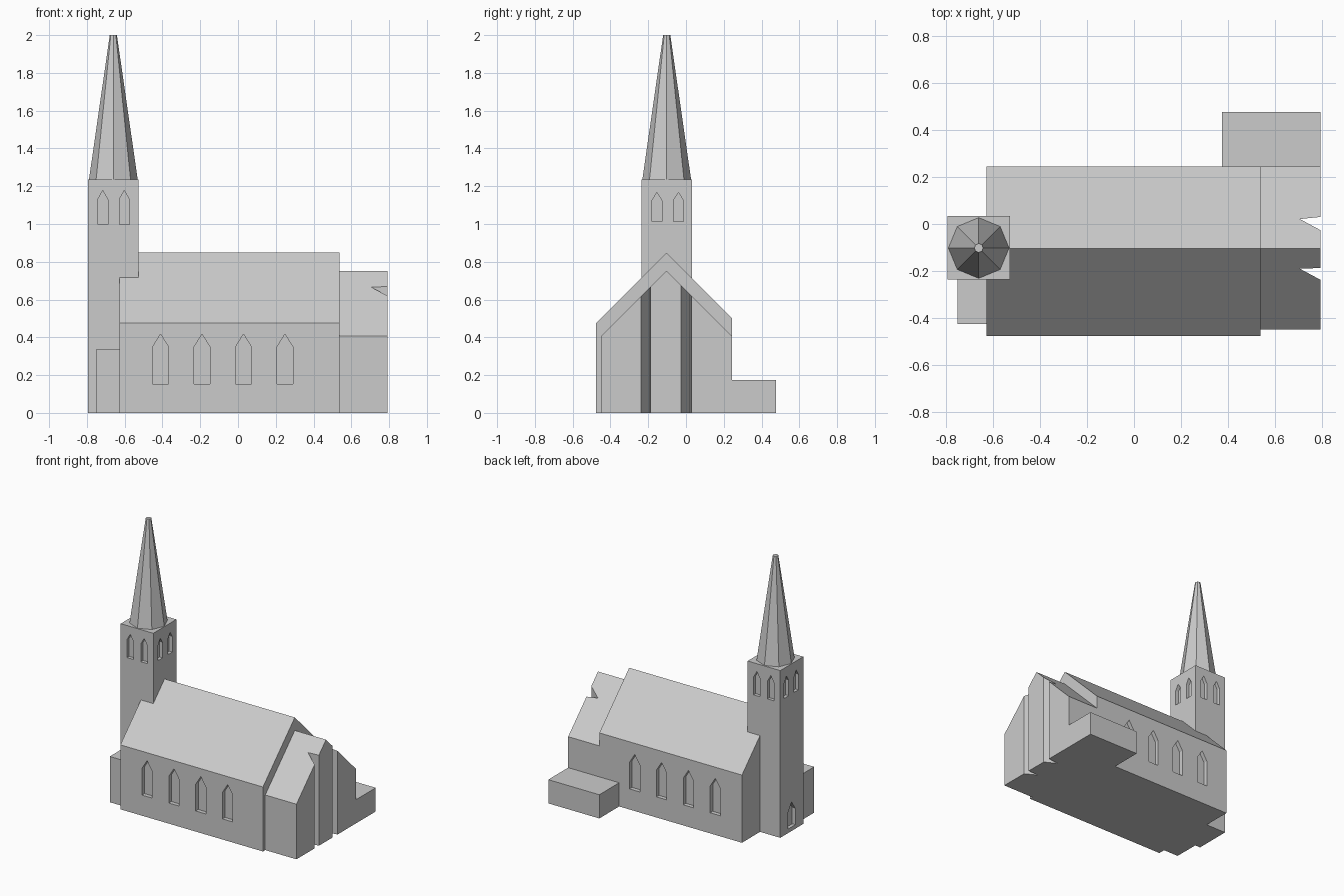
import bpy, bmesh, math

if "Cube" in bpy.data.objects:
    bpy.data.objects.remove(bpy.data.objects["Cube"])

stone = bpy.data.materials.new("light_grey_stone")
stone.diffuse_color = (0.6, 0.6, 0.6, 1)
stone.use_nodes = True
stone.node_tree.nodes["Principled BSDF"].inputs["Base Color"].default_value = stone.diffuse_color

RIDGE_Y = -0.104


def prism(bm, pts, axis, a, b):
    """Add an extruded outline to bm, running from a to b along an axis."""
    place = {"X": lambda u, v, t: (t, u, v),
             "Y": lambda u, v, t: (u, t, v),
             "Z": lambda u, v, t: (u, v, t)}[axis]
    lo = [bm.verts.new(place(u, v, a)) for u, v in pts]
    hi = [bm.verts.new(place(u, v, b)) for u, v in pts]
    bm.faces.new(lo)
    bm.faces.new(hi)
    n = len(pts)
    for i in range(n):
        j = (i + 1) % n
        bm.faces.new((lo[i], lo[j], hi[j], hi[i]))


def build(name, prisms):
    bm = bmesh.new()
    for p in prisms:
        prism(bm, *p)
    bmesh.ops.recalc_face_normals(bm, faces=bm.faces)
    me = bpy.data.meshes.new(name)
    bm.to_mesh(me)
    bm.free()
    me.materials.append(stone)
    ob = bpy.data.objects.new(name, me)
    bpy.context.collection.objects.link(ob)
    return ob


def carve(ob, prisms):
    """Cut the given prisms out of ob."""
    cutter = build(ob.name + "_cutter", prisms)
    cutter.hide_render = True
    mod = ob.modifiers.new("cut", "BOOLEAN")
    mod.operation, mod.solver, mod.object = "DIFFERENCE", "EXACT", cutter
    bpy.context.view_layer.objects.active = ob
    bpy.ops.object.modifier_apply(modifier=mod.name)
    bpy.data.objects.remove(cutter)


def rect(u0, u1, v0, v1):
    return [(u0, v0), (u1, v0), (u1, v1), (u0, v1)]


def lancet(c, w, z0, shoulder, apex):
    return [(c - w / 2, z0), (c + w / 2, z0), (c + w / 2, shoulder),
            (c, apex), (c - w / 2, shoulder)]


def gable(y0, y1, ridge):
    """House outline with a 45 degree roof."""
    return [(y0, 0), (y1, 0), (y1, ridge - (y1 - RIDGE_Y)),
            (RIDGE_Y, ridge), (y0, ridge - (RIDGE_Y - y0))]


# Nave with four pointed windows on each long side
nave = build("nave", [(gable(-0.476, 0.244, 0.848), "X", -0.628, 0.537)])
cuts = []
for i in range(4):
    shape = lancet(-0.41 + 0.2195 * i, 0.083, 0.152, 0.35, 0.417)
    cuts += [(shape, "Y", -0.6, -0.446), (shape, "Y", 0.214, 0.4)]
carve(nave, cuts)

# Lower choir with two wedge-shaped slots in its east end
choir = build("choir", [(gable(-0.449, 0.244, 0.752), "X", 0.537, 0.792)])
slots = []
for y0, apex_y, y1 in ((-0.237, -0.19, -0.187), (-0.026, 0.021, 0.03)):
    slots.append(([(0.9, y0), (0.792, y0), (0.705, apex_y), (0.792, y1), (0.9, y1)],
                  "Z", -0.2, 1.0))
carve(choir, slots)

# Tower with paired belfry openings on all sides and a west door
X0, X1, Y0, Y1 = -0.793, -0.527, -0.236, 0.033
tower = build("tower", [(rect(X0, X1, Y0, Y1), "Z", 0, 1.235)])
d = 0.025
cuts = [(lancet(-0.1, 0.085, 0.03, 0.15, 0.215), "X", X0 - 0.1, X0 + d)]
for s in (-0.057, 0.057):
    fb = lancet(-0.659 + s, 0.053, 0.998, 1.13, 1.177)
    lr = lancet(-0.097 + s, 0.052, 1.012, 1.125, 1.167)
    cuts += [(fb, "Y", Y0 - 0.1, Y0 + d), (fb, "Y", Y1 - d, Y1 + 0.1),
             (lr, "X", X0 - 0.1, X0 + d), (lr, "X", X1 - d, X1 + 0.1)]
carve(tower, cuts)

# Octagonal spire
bm = bmesh.new()
bmesh.ops.create_cone(bm, cap_ends=True, segments=8, radius1=0.129,
                      radius2=0.019, depth=0.765)
me = bpy.data.meshes.new("spire")
bm.to_mesh(me)
bm.free()
me.materials.append(stone)
spire = bpy.data.objects.new("spire", me)
spire.location = (-0.66, -0.102, 1.235 + 0.765 / 2)
bpy.context.collection.objects.link(spire)

# Flat-roofed annexes
build("back_annex", [(rect(0.375, 0.792, 0.244, 0.476), "Z", 0, 0.175)])
build("west_annex", [(rect(-0.75, -0.628, -0.425, -0.236), "Z", 0, 0.338)])
